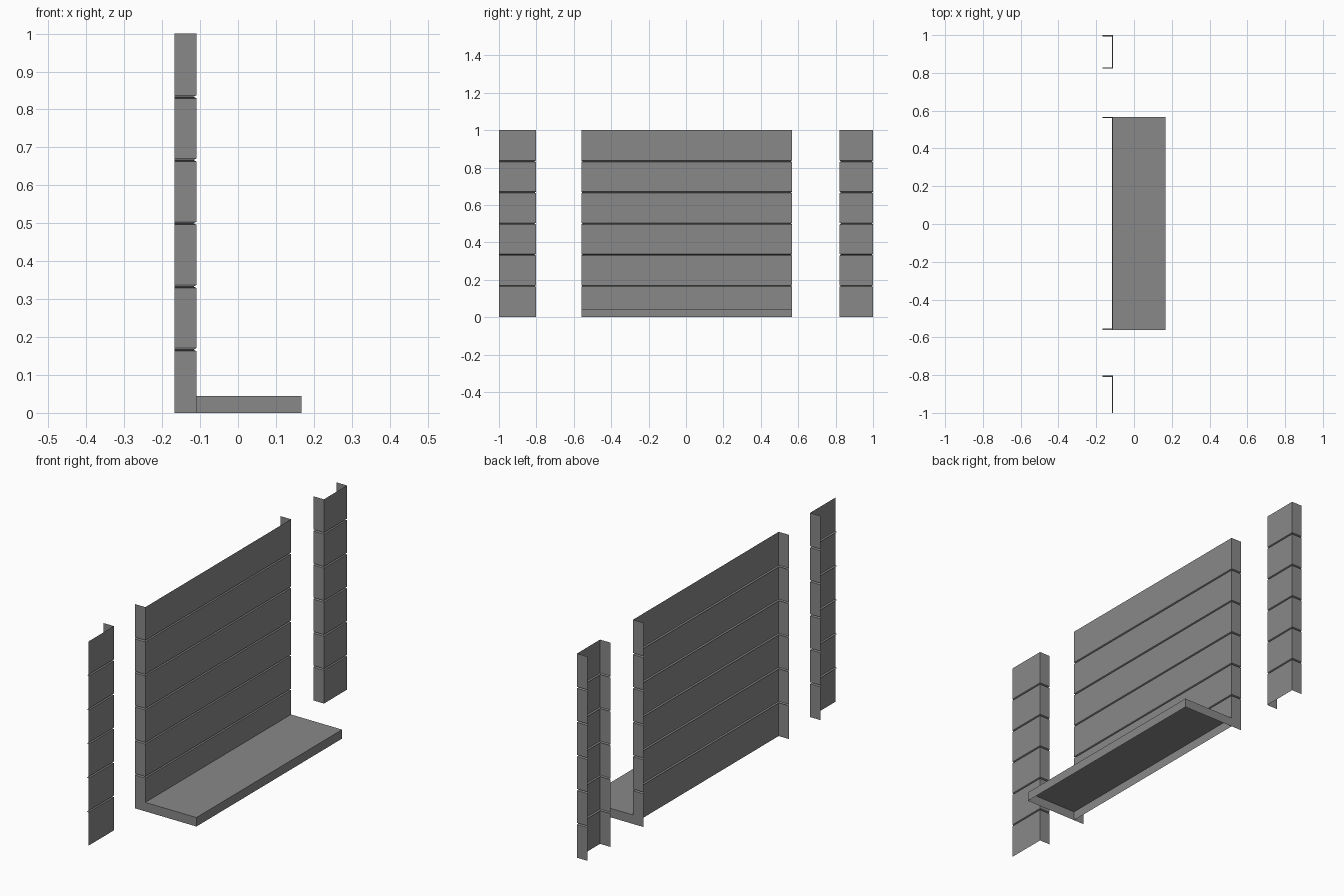
import bpy

cube = bpy.data.objects.get("Cube")
if cube:
    bpy.data.objects.remove(cube, do_unlink=True)

# Single grey for everything
grey = bpy.data.materials.new("mid grey")
grey.use_nodes = True
colour = (0.25, 0.25, 0.25, 1)
grey.diffuse_color = colour
grey.node_tree.nodes["Principled BSDF"].inputs["Base Color"].default_value = colour

BACK, FACE, FRONT = -0.167, -0.11, 0.167
HEIGHT, BOARDS = 1.0, 6
GROOVE, DEPTH = 0.0038, 0.007


def make_object(name, verts, faces):
    mesh = bpy.data.meshes.new(name)
    mesh.from_pydata(verts, [], faces)
    mesh.materials.append(grey)
    obj = bpy.data.objects.new(name, mesh)
    bpy.context.collection.objects.link(obj)
    return obj


def plan(y0, y1, low_return, high_return, inset):
    """Plan outline of a cladding sheet, pulled in where a groove runs."""
    a = y0 + inset * low_return
    b = y1 - inset * high_return
    x = FACE - inset
    points = [(x, a), (x, b)]
    if low_return:
        points.insert(0, (BACK, a))
    if high_return:
        points.append((BACK, b))
    return points


def cladding(name, y0, y1, low_return=True, high_return=True):
    """Thin sheet of horizontal boards with V grooves and folded ends."""
    levels = [(0, 0)]
    for i in range(1, BOARDS):
        z = HEIGHT * i / BOARDS
        levels += [(z - GROOVE, 0), (z, DEPTH), (z + GROOVE, 0)]
    levels.append((HEIGHT, 0))
    verts = [(x, y, z) for z, inset in levels
             for x, y in plan(y0, y1, low_return, high_return, inset)]
    n = 2 + low_return + high_return
    faces = [(r * n + c, r * n + c + 1, r * n + n + c + 1, r * n + n + c)
             for r in range(len(levels) - 1) for c in range(n - 1)]
    return make_object(name, verts, faces)


# Wall sheets
LOW, HIGH = -0.56, 0.567
cladding("main_panel", LOW, HIGH)
cladding("near_side_panel", -1.0, -0.803, low_return=False)
cladding("far_side_panel", 0.822, 1.0)

# Base shelf, hollow underneath and closed behind by the main panel
corners = [(FACE, LOW), (FRONT, LOW), (FRONT, HIGH), (FACE, HIGH)]
shelf = [(x, y, z) for z in (0, 0.044) for x, y in corners]
walls = [(i, i + 1, i + 5, i + 4) for i in range(3)]
make_object("base_shelf", shelf, walls + [(4, 5, 6, 7)])
